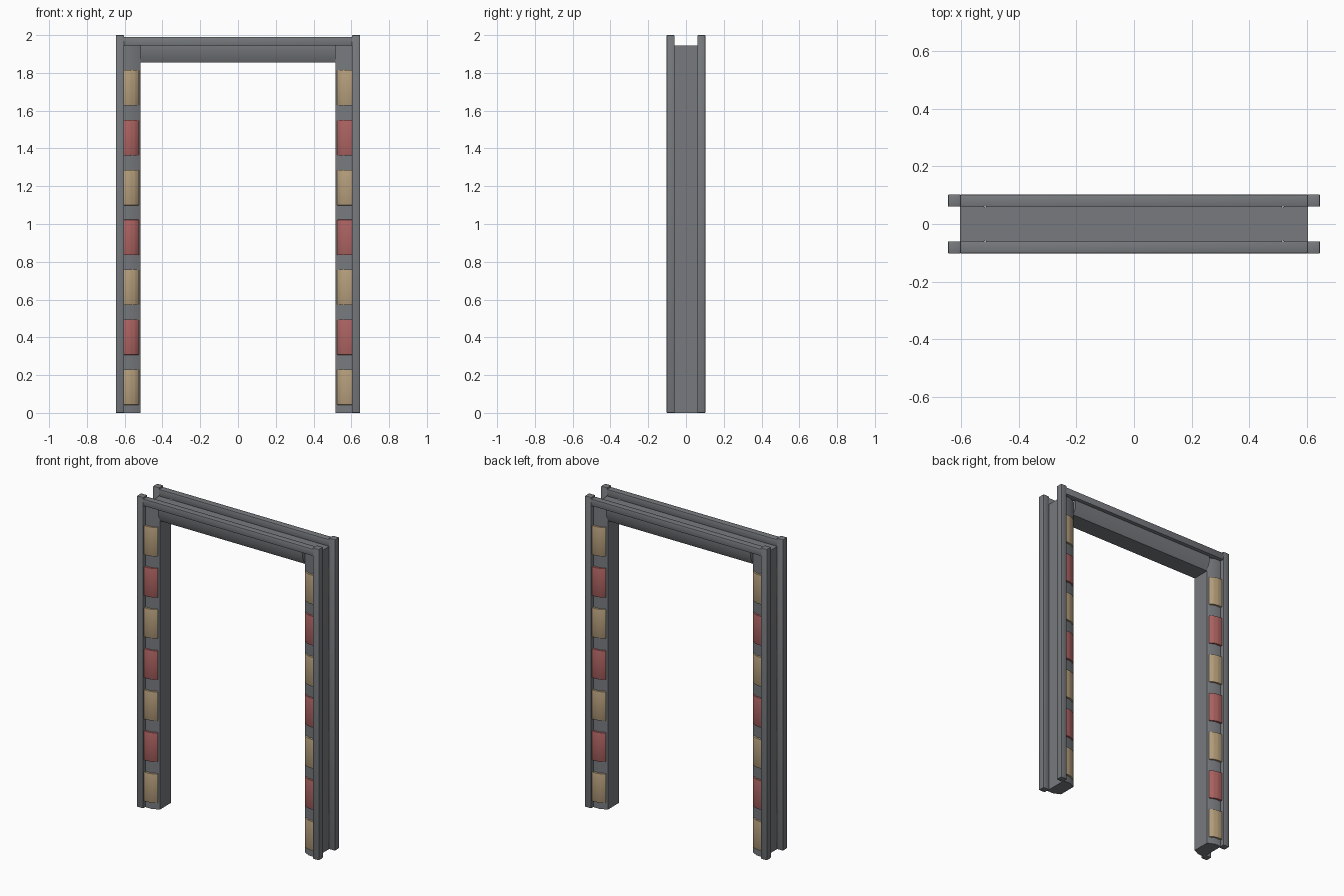
import bpy, bmesh, math
from mathutils import Vector

if "Cube" in bpy.data.objects:
    bpy.data.objects.remove(bpy.data.objects["Cube"], do_unlink=True)


def material(name, colour):
    m = bpy.data.materials.new(name)
    m.use_nodes = True
    m.diffuse_color = (*colour, 1)
    m.node_tree.nodes["Principled BSDF"].inputs["Base Color"].default_value = (*colour, 1)
    return m


STEEL = material("grey steel", (0.185, 0.195, 0.21))
TAN = material("tan lamp", (0.46, 0.34, 0.20))
RED = material("red lamp", (0.41, 0.125, 0.12))


def prism(name, ring, shift, mat, bevel=0.0):
    """Extrude a closed ring of points along the shift vector."""
    bm = bmesh.new()
    face = bm.faces.new([bm.verts.new(p) for p in ring])
    out = bmesh.ops.extrude_face_region(bm, geom=[face])["geom"]
    moved = [v for v in out if isinstance(v, bmesh.types.BMVert)]
    bmesh.ops.translate(bm, verts=moved, vec=Vector(shift))
    bmesh.ops.recalc_face_normals(bm, faces=bm.faces)
    if bevel:
        bmesh.ops.bevel(bm, geom=list(bm.edges), offset=bevel, segments=2,
                        profile=0.5, affect='EDGES')
    mesh = bpy.data.meshes.new(name)
    bm.to_mesh(mesh)
    bm.free()
    mesh.materials.append(mat)
    obj = bpy.data.objects.new(name, mesh)
    bpy.context.collection.objects.link(obj)
    bpy.ops.object.select_all(action='DESELECT')
    obj.select_set(True)
    bpy.context.view_layer.objects.active = obj
    bpy.ops.object.shade_smooth_by_angle(angle=math.radians(35))
    return obj


def box(name, lo, hi, mat, bevel=0.0):
    ring = [(lo[0], lo[1], lo[2]), (hi[0], lo[1], lo[2]),
            (hi[0], hi[1], lo[2]), (lo[0], hi[1], lo[2])]
    return prism(name, ring, (0, 0, hi[2] - lo[2]), mat, bevel)


INNER, OUTER = 0.515, 0.605
TOP, BEAM_LOW = 1.945, 1.855

# Half profiles: (distance from the opening, half depth)
half = [(0, 0.057), (0.045, 0.078), (0.09, 0.078)]
section = half + [(d, -w) for d, w in reversed(half)]
lamp = [(0.01, 0.05), (0.01, 0.07), (0.03, 0.083), (0.055, 0.09),
        (0.09, 0.092), (0.09, 0.05)]

for sx, side in ((-1, "right"), (1, "left")):
    # Posts with chamfered inner corners
    prism(side + "_post", [(sx * (INNER + d), w, 0) for d, w in section],
          (0, 0, TOP), STEEL)
    for sy, end in ((-1, "front"), (1, "back")):
        # Outer upright rails
        xs = sorted((sx * 0.603, sx * 0.647))
        ys = sorted((sy * 0.06, sy * 0.103))
        box(f"{side}_{end}_rail", (xs[0], ys[0], 0), (xs[1], ys[1], 2),
            STEEL, 0.004)
        # Alternating lamps up the post
        for i in range(7):
            ring = [(sx * (INNER + d), sy * w, 0.043 + 0.264 * i) for d, w in lamp]
            prism(f"{side}_{end}_lamp_{i + 1}", ring, (0, 0, 0.188),
                  RED if i % 2 else TAN, 0.003)

# Cross beam between the posts
prism("cross_beam", [(-INNER, w, BEAM_LOW + d) for d, w in section],
      (2 * INNER, 0, 0), STEEL)

# Top rails along the beam
for sy, end in ((-1, "front"), (1, "back")):
    ys = sorted((sy * 0.06, sy * 0.102))
    box(f"top_{end}_rail", (-OUTER, ys[0], TOP), (OUTER, ys[1], 1.99),
        STEEL, 0.004)
